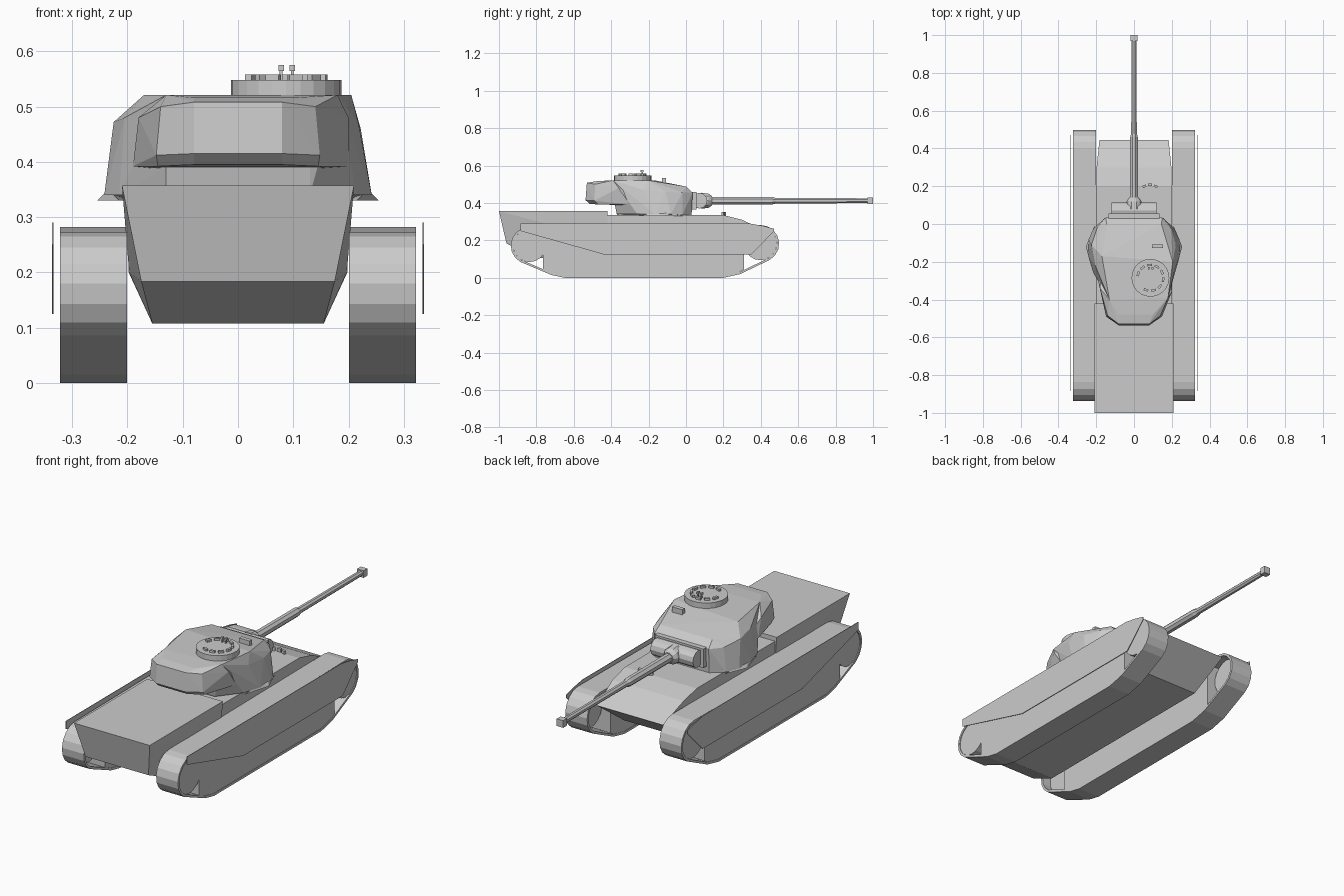
import bpy, bmesh, math
from mathutils import Matrix, Vector

if "Cube" in bpy.data.objects:
    bpy.data.objects.remove(bpy.data.objects["Cube"])


def finish(name, bm):
    bmesh.ops.recalc_face_normals(bm, faces=bm.faces)
    me = bpy.data.meshes.new(name)
    bm.to_mesh(me)
    bm.free()
    ob = bpy.data.objects.new(name, me)
    bpy.context.collection.objects.link(ob)
    return ob


def both(pts):
    return [(s * x, y, z) for x, y, z in pts for s in (-1, 1)]


def solid(name, pts):
    # faceted convex block around the given corners
    bm = bmesh.new()
    for p in pts:
        bm.verts.new(p)
    r = bmesh.ops.convex_hull(bm, input=bm.verts)
    loose = [v for v in bm.verts if not v.link_faces]
    bmesh.ops.delete(bm, geom=loose, context='VERTS')
    bmesh.ops.dissolve_limit(bm, angle_limit=0.02, verts=bm.verts, edges=bm.edges)
    return finish(name, bm)


def prism(name, prof, x0, x1):
    # side profile (y, z) extruded along x
    bm = bmesh.new()
    f = bm.faces.new([bm.verts.new((x0, y, z)) for y, z in prof])
    r = bmesh.ops.extrude_face_region(bm, geom=[f])
    for v in r['geom']:
        if isinstance(v, bmesh.types.BMVert):
            v.co.x = x1
    return finish(name, bm)


def lathe(name, prof, n, centre, axis='Z', turn=0.0):
    # rings of (radius, height) about an axis, capped
    bm = bmesh.new()
    rings = []
    for r, h in prof:
        rings.append([bm.verts.new((r * math.cos(turn + math.tau * i / n),
                                    r * math.sin(turn + math.tau * i / n), h)) for i in range(n)])
    for a, b in zip(rings, rings[1:]):
        for i in range(n):
            j = (i + 1) % n
            bm.faces.new((a[i], a[j], b[j], b[i]))
    bm.faces.new(rings[0])
    bm.faces.new(rings[-1])
    rot = {'Z': Matrix(), 'Y': Matrix.Rotation(-math.pi / 2, 4, 'X'),
           'X': Matrix.Rotation(math.pi / 2, 4, 'Y')}[axis]
    bm.transform(Matrix.Translation(centre) @ rot)
    return finish(name, bm)


def box(name, c, size, rz=0.0):
    bm = bmesh.new()
    bmesh.ops.create_cube(bm, size=1)
    bm.transform(Matrix.Translation(c) @ Matrix.Rotation(rz, 4, 'Z') @ Matrix.Diagonal((*size, 1)))
    return finish(name, bm)


REAR, NOSE, R = (-0.837, 0.172), (0.398, 0.182), 0.1


def track_profile(t):
    # end arcs joined by the flat ground run; t shrinks the loop inward
    pts = []
    for (cy, cz), a0, a1 in ((NOSE, 90, -60), (REAR, 240, 90)):
        if cy < 0:
            pts += [(0.29, 0.02 + t), (0.2, t), (-0.65, t), (-0.72, 0.015 + t)]
        for k in range(8):
            a = math.radians(a0 + (a1 - a0) * k / 7)
            pts.append((cy + (R - t) * math.cos(a), cz + (R - t) * math.sin(a)))
    return pts


def track(name, x0, x1):
    bm = bmesh.new()
    loops = [[bm.verts.new((x, y, z)) for y, z in track_profile(t)]
             for x, t in ((x0, 0), (x1, 0), (x1, 0.012), (x0, 0.012))]
    n = len(loops[0])
    for k in range(4):
        a, b = loops[k], loops[(k + 1) % 4]
        for i in range(n):
            j = (i + 1) % n
            bm.faces.new((a[i], a[j], b[j], b[i]))
    return finish(name, bm)


# Running gear, both sides
for s, side in ((-1, 'left'), (1, 'right')):
    track(side + '_track', s * 0.201, s * 0.322)
    prism(side + '_wheel_bank', [(-0.765, 0.046), (-0.71, 0.022), (-0.65, 0.008), (0.2, 0.008),
                                 (0.27, 0.022), (0.31, 0.045), (0.31, 0.275), (-0.765, 0.267)],
          s * 0.203, s * 0.32)
    for (cy, cz), end in ((REAR, 'drive'), (NOSE, 'idler')):
        lathe(f'{side}_{end}_wheel', [(0.088, -0.035), (0.088, 0.035)], 18,
              (s * 0.283, cy, cz), 'X')
    prism(side + '_skirt', [(-0.885, 0.29), (0.34, 0.29), (0.41, 0.278), (0.47, 0.262),
                            (0.47, 0.248), (0.35, 0.125), (-0.44, 0.125), (-0.885, 0.25)],
          s * 0.334, s * 0.337)

# Hull
solid('engine_hull', both([(0.21, -1.0, 0.357), (0.175, -0.96, 0.183), (0.155, -0.8, 0.107),
                           (0.21, -0.42, 0.357), (0.197, -0.42, 0.2), (0.155, -0.42, 0.107)]))
solid('front_hull', both([(0.2, -0.42, 0.335), (0.2, 0.2, 0.335), (0.198, 0.3, 0.31),
                          (0.183, 0.445, 0.24), (0.198, 0.3, 0.2), (0.155, 0.27, 0.107),
                          (0.198, -0.42, 0.2), (0.155, -0.42, 0.107)]))
for i in range(3):
    box('driver_periscope', (0.055 + 0.03 * i, 0.2 + 0.008 * (i == 1), 0.341), (0.02, 0.012, 0.02),
        0.4 - 0.4 * i)

# Turret
lathe('turret_ring', [(0.2, 0.325), (0.2, 0.345)], 24, (0, -0.17, 0))
solid('turret_body',
      both([(0.15, 0.03, 0.335), (0.21, -0.02, 0.335), (0.24, -0.08, 0.34), (0.242, -0.17, 0.34),
            (0.215, -0.26, 0.34), (0.13, -0.37, 0.34), (0.15, 0.035, 0.455), (0.145, 0.0, 0.488),
            (0.195, -0.02, 0.455), (0.13, -0.38, 0.39)])
      + [(-0.225, -0.11, 0.472), (-0.205, -0.22, 0.48), (-0.17, -0.17, 0.521), (-0.13, -0.4, 0.521),
         (0.222, -0.11, 0.46), (0.218, -0.23, 0.47), (0.205, -0.2, 0.521), (0.18, -0.39, 0.521)])
solid('turret_bustle',
      both([(0.08, -0.515, 0.395), (0.08, -0.537, 0.415), (0.08, -0.53, 0.508), (0.145, -0.47, 0.392),
            (0.148, -0.49, 0.412), (0.14, -0.485, 0.5), (0.17, -0.2, 0.385)])
      + [(-0.19, -0.3, 0.392), (-0.18, -0.34, 0.48), (-0.13, -0.4, 0.521), (-0.08, -0.48, 0.516),
         (0.2, -0.3, 0.392), (0.2, -0.36, 0.48), (0.18, -0.39, 0.521), (0.1, -0.48, 0.516)])
for s in (-1, 1):
    # thin skirt lip around the widest part of the turret base
    solid('turret_lip', [(s * x, y, z) for x, y, z in
                         ((0.255, -0.12, 0.33), (0.21, -0.01, 0.33), (0.215, -0.26, 0.33),
                          (0.235, -0.1, 0.35), (0.235, -0.16, 0.35), (0.2, -0.1, 0.33))])

# Cupola with periscopes and sight posts
CX, CY = 0.087, -0.285
lathe('cupola', [(0.1, 0.505), (0.1, 0.548)], 24, (CX, CY, 0))
for i in range(9):
    a = math.radians(-110 + 34 * i)
    box('cupola_periscope', (CX + 0.068 * math.cos(a), CY + 0.068 * math.sin(a), 0.552),
        (0.012, 0.025, 0.013), a)
for x in (0.078, 0.098):
    box('sight_post', (x, -0.235, 0.555), (0.005, 0.008, 0.02))
    box('sight_head', (x, -0.235, 0.57), (0.01, 0.014, 0.011))
box('roof_sight', (0.125, -0.118, 0.518), (0.058, 0.02, 0.03))

# Mantlet and gun
GZ = 0.412
box('mantlet_frame', (0, 0.04, GZ), (0.27, 0.03, 0.095))
lathe('mantlet', [(0.042, -0.118), (0.042, 0.118)], 12, (0, 0.072, GZ), 'X')
lathe('gun_collar', [(0.045, 0.08), (0.04, 0.12), (0.026, 0.14)], 10, (0, 0, GZ), 'Y')
lathe('gun_barrel', [(0.023, 0.1), (0.022, 0.46), (0.016, 0.48), (0.014, 0.975)], 8,
      (0, 0, GZ), 'Y', math.pi / 8)
box('muzzle', (0, 0.985, GZ), (0.036, 0.03, 0.036))
